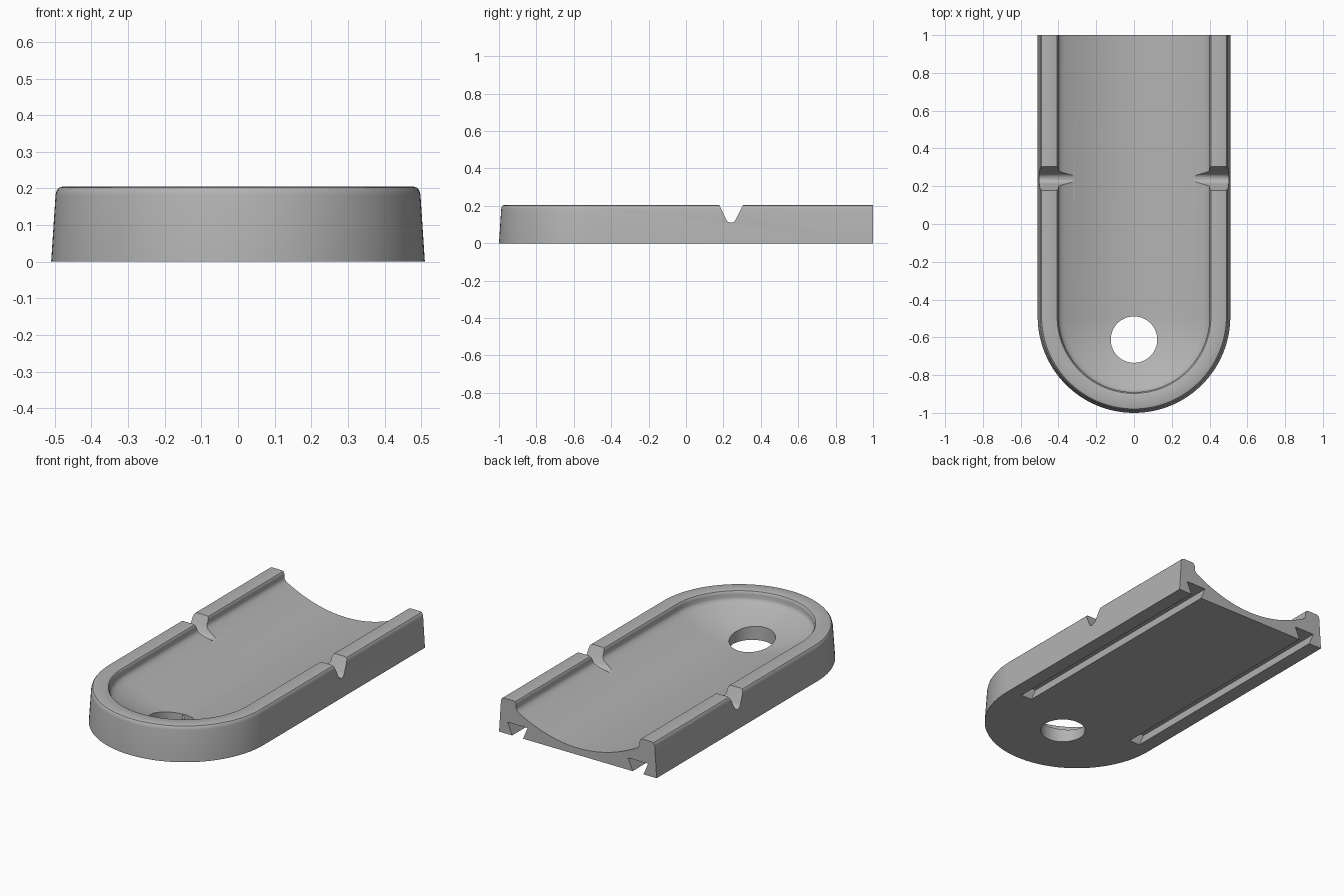
import bpy, bmesh, math

default = bpy.data.objects.get("Cube")
if default:
    bpy.data.objects.remove(default, do_unlink=True)

grey = bpy.data.materials.new("plain grey")
grey.use_nodes = True
COLOUR = (0.45, 0.45, 0.45, 1)
grey.diffuse_color = COLOUR
grey.node_tree.nodes["Principled BSDF"].inputs["Base Color"].default_value = COLOUR

CENTRE_Y, BACK_Y = -0.49, 1.0
FLOOR_Z, TROUGH_R = 0.04, 0.71


def make_object(name, bm):
    bmesh.ops.recalc_face_normals(bm, faces=bm.faces[:])
    mesh = bpy.data.meshes.new(name)
    bm.to_mesh(mesh)
    bm.free()
    mesh.materials.append(grey)
    obj = bpy.data.objects.new(name, mesh)
    bpy.context.collection.objects.link(obj)
    return obj


def prism(name, start, end):
    """Closed solid between two matching outlines."""
    bm = bmesh.new()
    a = [bm.verts.new(p) for p in start]
    b = [bm.verts.new(p) for p in end]
    bm.faces.new(a)
    bm.faces.new(b)
    for i in range(len(a)):
        j = (i + 1) % len(a)
        bm.faces.new((a[i], a[j], b[j], b[i]))
    return make_object(name, bm)


# Half cross-section (distance from centre line, height), underside to trough
profile = [(0, 0), (0.51, 0), (0.498, 0.182), (0.495, 0.194), (0.489, 0.202),
           (0.48, 0.205), (0.415, 0.205), (0.407, 0.202), (0.402, 0.195),
           (0.4, 0.185), (0.4, 0.165), (0.396, 0.155)]
STEPS = 20
for i in range(STEPS):
    r = 0.385 * (1 - i / (STEPS - 1))
    profile.append((r, FLOOR_Z + r * r / (2 * TROUGH_R)))

# Body: sweep the section along one side, round the front and back again
ARC = 64
stations = [(0, BACK_Y)]
stations += [(math.pi * i / ARC, CENTRE_Y) for i in range(ARC + 1)]
stations += [(math.pi, BACK_Y)]
bm = bmesh.new()
rows = [[bm.verts.new((r * math.cos(a), y - r * math.sin(a), z)) for r, z in profile]
        for a, y in stations]
for p, q in zip(rows, rows[1:]):
    for i in range(len(profile) - 1):
        bm.faces.new((p[i], p[i + 1], q[i + 1], q[i]))
for end in (rows[0], rows[-1]):
    bm.faces.new(end)
bmesh.ops.remove_doubles(bm, verts=bm.verts[:], dist=0.0001)
body = make_object("tray_body", bm)

# Drain hole
circle = [(0.123 * math.cos(math.tau * i / 64), -0.612 + 0.123 * math.sin(math.tau * i / 64))
          for i in range(64)]
cutters = [prism("hole_cutter", [(x, y, -0.1) for x, y in circle],
                 [(x, y, 0.4) for x, y in circle])]

# Rounded V notch across both side walls
notch = [(0.158, 0.25), (0.178, 0.205), (0.214, 0.128), (0.222, 0.116), (0.234, 0.11),
         (0.246, 0.11), (0.258, 0.116), (0.266, 0.128), (0.305, 0.205), (0.328, 0.25)]
cutters.append(prism("notch_cutter", [(-0.7, y, z) for y, z in notch],
                     [(0.7, y, z) for y, z in notch]))

# Dovetail slots underneath, open at the back
for side in (-1, 1):
    slot = [(-0.032, -0.01), (0.032, -0.01), (0.035, 0), (0.065, 0.07),
            (-0.065, 0.07), (-0.035, 0)]
    slot = [(side * 0.39 + x, z) for x, z in slot]
    cutters.append(prism("slot_cutter", [(x, -0.46, z) for x, z in slot],
                         [(x, 1.1, z) for x, z in slot]))

bpy.ops.object.select_all(action="DESELECT")
bpy.context.view_layer.objects.active = body
body.select_set(True)
for cutter in cutters:
    cutter.hide_render = True
    mod = body.modifiers.new(cutter.name, "BOOLEAN")
    mod.operation = "DIFFERENCE"
    mod.solver = "EXACT"
    mod.object = cutter
    bpy.ops.object.modifier_apply(modifier=mod.name)
    bpy.data.objects.remove(cutter, do_unlink=True)

bpy.ops.object.shade_smooth_by_angle(angle=math.radians(30))
